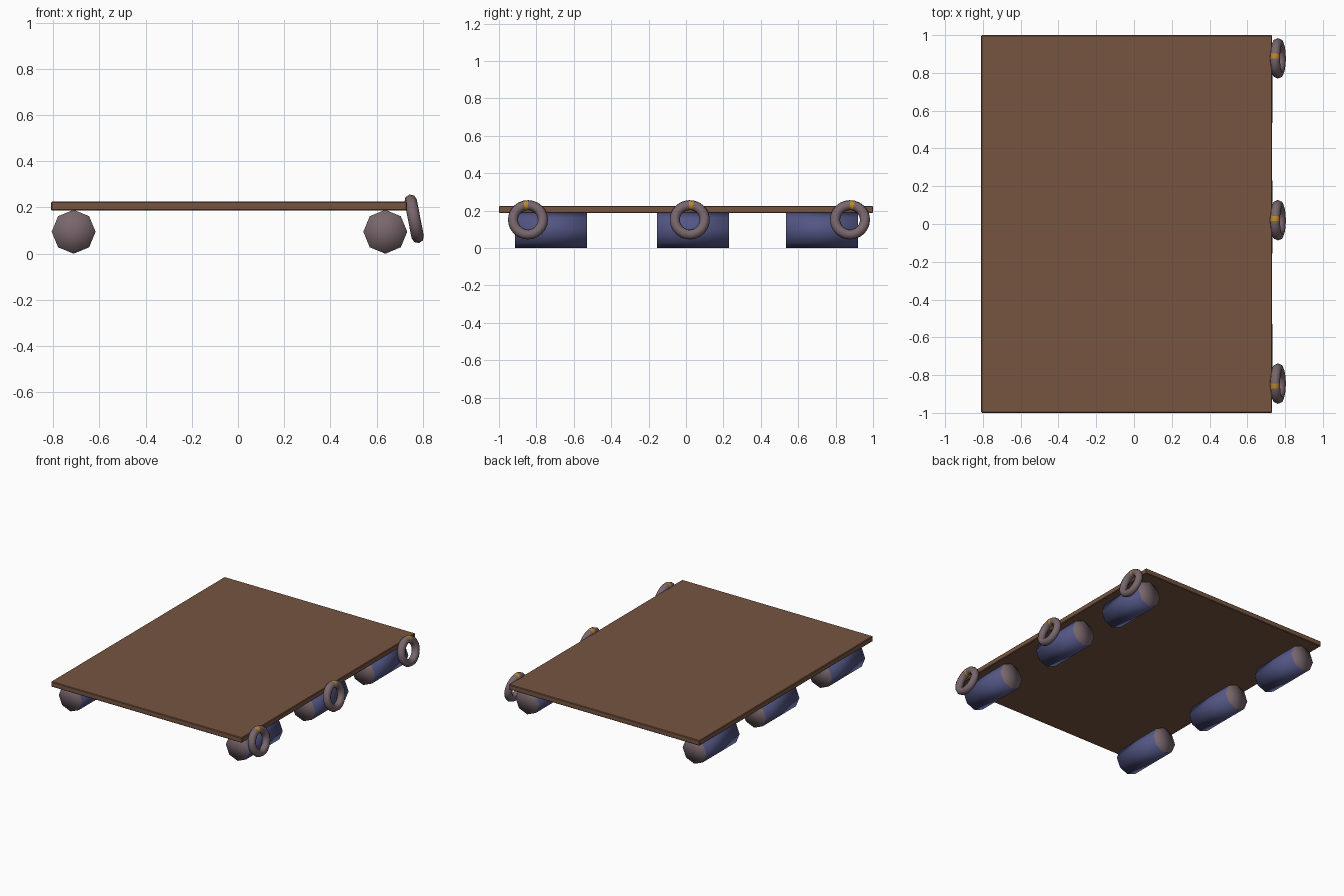
import bpy, bmesh, math
from mathutils import Matrix, Vector

if "Cube" in bpy.data.objects:
    bpy.data.objects.remove(bpy.data.objects["Cube"])


def material(name, rgb):
    m = bpy.data.materials.new(name)
    m.diffuse_color = (*rgb, 1)
    m.use_nodes = True
    m.node_tree.nodes["Principled BSDF"].inputs["Base Color"].default_value = m.diffuse_color
    return m


WOOD = material("brown wood", (0.18, 0.09, 0.052))
BLUE = material("barrel blue", (0.085, 0.092, 0.23))
MAUVE = material("mauve grey", (0.19, 0.135, 0.15))
ORANGE = material("orange rope", (0.52, 0.24, 0.03))


def finish(bm, name, mats, smooth):
    bmesh.ops.recalc_face_normals(bm, faces=bm.faces[:])
    for f in bm.faces:
        f.smooth = smooth
    me = bpy.data.meshes.new(name)
    bm.to_mesh(me)
    bm.free()
    for m in mats:
        me.materials.append(m)
    ob = bpy.data.objects.new(name, me)
    bpy.context.collection.objects.link(ob)
    return ob


def deck():
    bm = bmesh.new()
    bmesh.ops.create_cube(bm, size=1, matrix=Matrix.Translation((-0.039, 0, 0.206))
                          @ Matrix.Diagonal((1.54, 2.0, 0.038, 1)))
    bmesh.ops.bevel(bm, geom=bm.edges[:], offset=0.004, segments=1, affect='EDGES')
    finish(bm, "deck", [WOOD], False)


def barrel(name, x, y):
    # eight-sided float with smooth fan caps in a second colour
    bm = bmesh.new()
    bmesh.ops.create_cone(bm, cap_ends=True, cap_tris=True, segments=8,
                          radius1=0.095, radius2=0.095, depth=0.385,
                          matrix=Matrix.Translation((x, y, 0.095))
                          @ Matrix.Rotation(math.pi / 2, 4, 'X'))
    for f in bm.faces:
        f.material_index = 1 if abs(f.normal.y) > 0.9 else 0
    finish(bm, name, [BLUE, MAUVE], True)


def ring(name, y, turn, R=0.08, r=0.027, n=24, k=8):
    # life ring facing +x, one segment at the top is the rope band
    bm = bmesh.new()
    loops = []
    for i in range(n):
        a = math.radians(turn) + 2 * math.pi * (i - 0.5) / n
        loop = []
        for j in range(k):
            b = 2 * math.pi * j / k
            d = R + r * math.cos(b)
            loop.append(bm.verts.new((r * math.sin(b), d * math.sin(a), d * math.cos(a))))
        loops.append(loop)
    for i in range(n):
        p, q = loops[i], loops[(i + 1) % n]
        for j in range(k):
            f = bm.faces.new((p[j], q[j], q[(j + 1) % k], p[(j + 1) % k]))
            f.material_index = 1 if i == 0 else 0
    # lean the ring so that its top touches the deck edge
    bm.transform(Matrix.Translation((0.762, y, 0.151))
                 @ Matrix.Rotation(math.radians(-11), 4, 'Y'))
    finish(bm, name, [MAUVE, ORANGE], True)


deck()
for side, x in (("left", -0.711), ("right", 0.637)):
    for place, y in (("front", -0.722), ("middle", 0.037), ("back", 0.726)):
        barrel(f"{side}_{place}_barrel", x, y)
for place, y, turn in (("front", -0.845, -7), ("middle", 0.02, 5), ("back", 0.877, 7)):
    ring(f"{place}_life_ring", y, turn)
